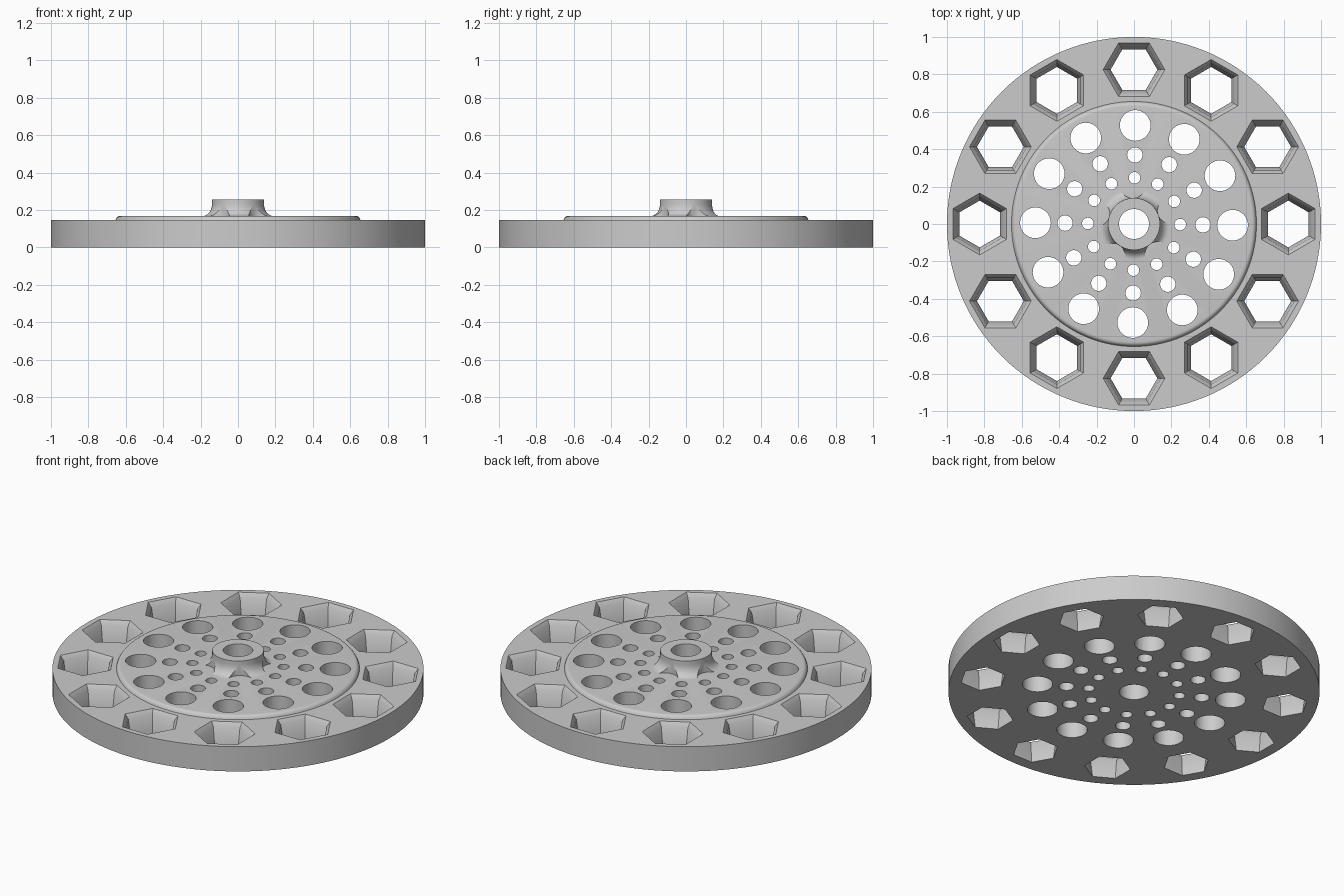
import bpy, bmesh
from math import cos, sin, pi, radians

cube = bpy.data.objects.get("Cube")
if cube:
    bpy.data.objects.remove(cube, do_unlink=True)

grey = bpy.data.materials.new("plain grey")
grey.use_nodes = True
grey.diffuse_color = (0.6, 0.6, 0.6, 1)
grey.node_tree.nodes["Principled BSDF"].inputs["Base Color"].default_value = (0.6, 0.6, 0.6, 1)


def loft(bm, profile, sides, centre=(0, 0), turn=0.0, closed=False):
    """Stack rings of (radius, height); cap the ends or join them in a loop."""
    rings = [[bm.verts.new((centre[0] + r * cos(turn + 2 * pi * i / sides),
                            centre[1] + r * sin(turn + 2 * pi * i / sides), z))
              for i in range(sides)] for r, z in profile]
    pairs = list(zip(rings, rings[1:]))
    if closed:
        pairs.append((rings[-1], rings[0]))
    else:
        bm.faces.new(rings[0][::-1])
        bm.faces.new(rings[-1])
    for a, b in pairs:
        for i in range(sides):
            j = (i + 1) % sides
            bm.faces.new((a[i], a[j], b[j], b[i]))


def ring_of(bm, count, distance, profile, sides, start=0.0, twist=0.0):
    """Repeat a loft around the axis."""
    for k in range(count):
        a = start + 2 * pi * k / count
        loft(bm, profile, sides, (distance * cos(a), distance * sin(a)), a + twist)


def finish(bm, name):
    bmesh.ops.recalc_face_normals(bm, faces=bm.faces)
    mesh = bpy.data.meshes.new(name)
    bm.to_mesh(mesh)
    bm.free()
    mesh.materials.append(grey)
    ob = bpy.data.objects.new(name, mesh)
    bpy.context.collection.objects.link(ob)
    return ob


# Turned body: base disc, raised plate with rounded rim, flared hub, bore
BASE, PLATE, TOP = 0.147, 0.168, 0.255
body = [(0.08, 0), (1.0, 0), (1.0, BASE), (0.655, BASE)]
body += [(0.63 + 0.023 * cos(t), BASE + 0.021 * sin(t))
         for t in (radians(d) for d in range(15, 91, 15))]
body += [(0.139 + 0.05 * (1 - sin(t)), 0.232 - 0.064 * cos(t))
         for t in (radians(d) for d in range(0, 91, 10))]
body += [(0.139, TOP), (0.08, TOP)]
bm = bmesh.new()
loft(bm, body, 128, closed=True)
wheel = finish(bm, "wheel_disc")

# Cutters: chamfered hexagonal windows, round holes, hub scallops
bm = bmesh.new()
ring_of(bm, 12, 0.825, [(0.124, -0.02), (0.125, 0), (0.143, 0.12),
                        (0.165, BASE), (0.185, BASE + 0.023)], 6, twist=pi / 6)
for distance, radius, sides in ((0.527, 0.082, 40), (0.369, 0.041, 28), (0.247, 0.031, 24)):
    ring_of(bm, 12, distance, [(radius, -0.1), (radius, 0.4)], sides, start=radians(-0.7))
ring_of(bm, 5, 0.212, [(0.073, PLATE + 0.0006), (0.073, 0.4)], 48, start=radians(-52))
cutter = finish(bm, "hole_cutter")
cutter.hide_render = True

# Cut, then bake the result into the disc
cut = wheel.modifiers.new("holes", "BOOLEAN")
cut.operation = "DIFFERENCE"
cut.solver = "EXACT"
cut.use_self = True
cut.object = cutter
bpy.context.view_layer.update()
graph = bpy.context.evaluated_depsgraph_get()
baked = bpy.data.meshes.new_from_object(wheel.evaluated_get(graph))
wheel.modifiers.clear()
wheel.data = baked
bpy.data.objects.remove(cutter, do_unlink=True)

bpy.ops.object.select_all(action="DESELECT")
wheel.select_set(True)
bpy.context.view_layer.objects.active = wheel
bpy.ops.object.shade_smooth_by_angle(angle=radians(30))
